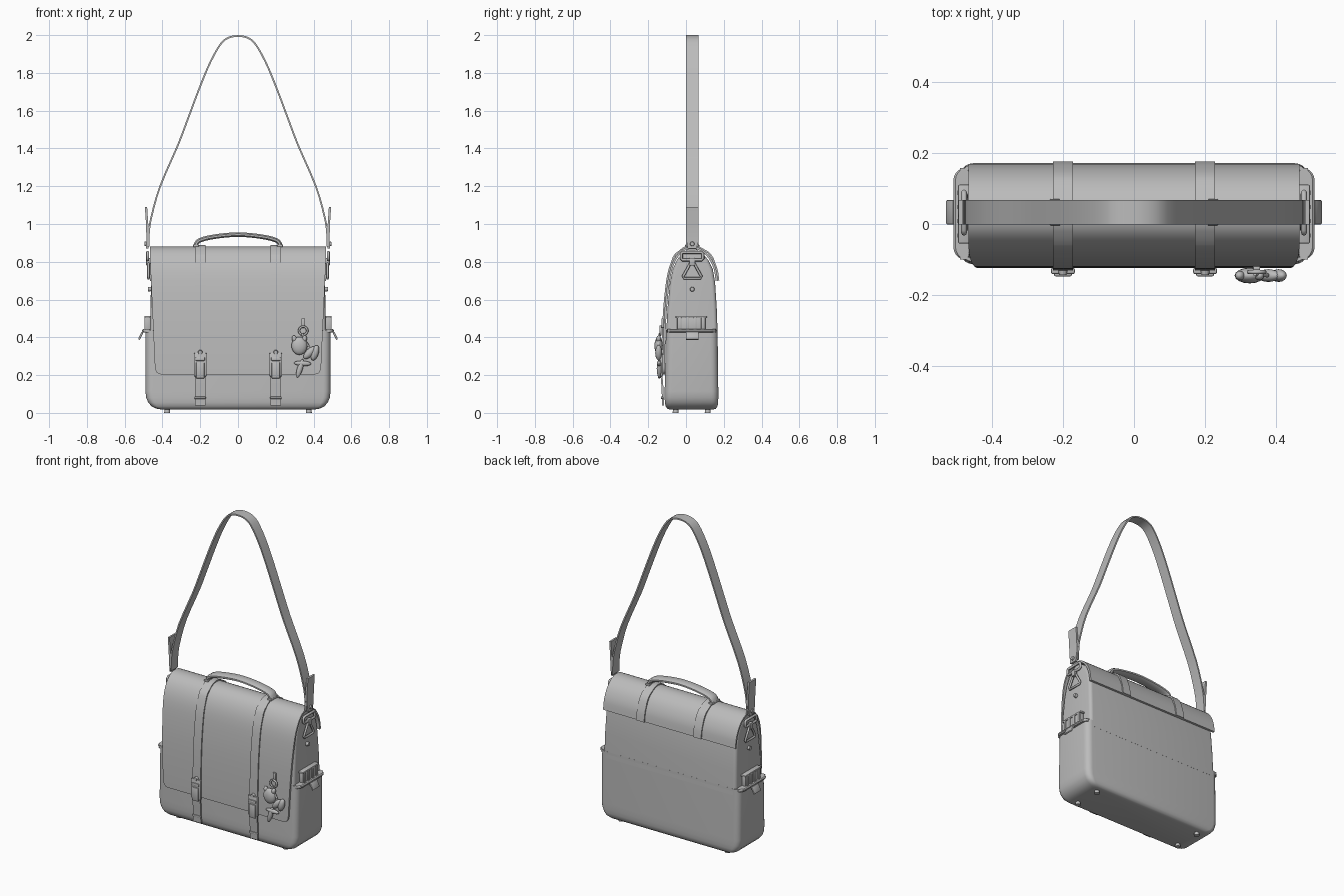
import bpy, bmesh, math
from mathutils import Vector, Matrix

if "Cube" in bpy.data.objects:
    bpy.data.objects.remove(bpy.data.objects["Cube"])

leather = bpy.data.materials.new("grey leather")
leather.diffuse_color = (0.5, 0.5, 0.5, 1)
leather.use_nodes = True
leather.node_tree.nodes["Principled BSDF"].inputs["Base Color"].default_value = leather.diffuse_color


def finish(name, bm, angle=35):
    bmesh.ops.recalc_face_normals(bm, faces=bm.faces)
    me = bpy.data.meshes.new(name)
    bm.to_mesh(me)
    bm.free()
    me.materials.append(leather)
    ob = bpy.data.objects.new(name, me)
    bpy.context.collection.objects.link(ob)
    bpy.ops.object.select_all(action='DESELECT')
    ob.select_set(True)
    bpy.context.view_layer.objects.active = ob
    bpy.ops.object.shade_smooth_by_angle(angle=math.radians(angle))
    return ob


def skin(name, rings, closed=False, angle=35):
    """Join equal rings of points into a skin with end caps."""
    bm = bmesh.new()
    vs = [[bm.verts.new(p) for p in r] for r in rings]
    n = len(vs[0])
    pairs = list(zip(vs, vs[1:])) + ([(vs[-1], vs[0])] if closed else [])
    for a, b in pairs:
        for i in range(n):
            j = (i + 1) % n
            bm.faces.new((a[i], a[j], b[j], b[i]))
    if not closed:
        bm.faces.new(vs[0])
        bm.faces.new(vs[-1])
    return finish(name, bm, angle)


def smooth(pts, sub=3):
    """Catmull-Rom through the points."""
    p = [Vector(q) for q in pts]
    p = [2 * p[0] - p[1]] + p + [2 * p[-1] - p[-2]]
    out = []
    for a, b, c, d in zip(p, p[1:], p[2:], p[3:]):
        for k in range(sub):
            t = k / sub
            out.append(0.5 * (2 * b + (c - a) * t + (2 * a - 5 * b + 4 * c - d) * t * t
                              + (3 * b - a - 3 * c + d) * t ** 3))
    return out + [p[-2]]


def band(name, pts, axis, centre, halves, thick, bevel=0.0):
    """Flat strip: pts are (horizontal, z), its width runs along axis X or Y."""
    rings = []
    for i, p in enumerate(pts):
        t = (Vector(pts[min(i + 1, len(pts) - 1)]) - Vector(pts[max(i - 1, 0)])).normalized()
        n = Vector((-t.y, t.x)) * thick / 2
        h = halves[i] if isinstance(halves, list) else halves
        if bevel:
            sec = [(-h, -.4), (-h + bevel, -1), (h - bevel, -1), (h, -.4),
                   (h, .4), (h - bevel, 1), (-h + bevel, 1), (-h, .4)]
        else:
            sec = [(-h, -1), (h, -1), (h, 1), (-h, 1)]
        ring = []
        for w, s in sec:
            q = Vector(p) + n * s
            ring.append((centre + w, q.x, q.y) if axis == 'X' else (q.x, centre + w, q.y))
        rings.append(ring)
    return skin(name, rings)


def box(name, loc, size, bevel=0.004, rot=(0, 0, 0)):
    bm = bmesh.new()
    bmesh.ops.create_cube(bm, size=1)
    bmesh.ops.scale(bm, vec=size, verts=bm.verts)
    if bevel:
        bmesh.ops.bevel(bm, geom=bm.edges[:], offset=bevel, segments=2, affect='EDGES', profile=0.5)
    ob = finish(name, bm)
    ob.location, ob.rotation_euler = loc, rot
    return ob


def disc(name, loc, r, depth, axis='Z', n=16):
    bm = bmesh.new()
    bmesh.ops.create_cone(bm, cap_ends=True, segments=n, radius1=r, radius2=r * .8, depth=depth)
    rot = {'Z': Matrix(), 'Y': Matrix.Rotation(math.pi / 2, 4, 'X'), 'X': Matrix.Rotation(math.pi / 2, 4, 'Y')}
    bmesh.ops.transform(bm, matrix=rot[axis], verts=bm.verts)
    finish(name, bm).location = loc


def blob(name, loc, size, rot=0):
    bm = bmesh.new()
    bmesh.ops.create_uvsphere(bm, u_segments=16, v_segments=10, radius=1)
    bmesh.ops.scale(bm, vec=size, verts=bm.verts)
    ob = finish(name, bm, 60)
    ob.location, ob.rotation_euler = loc, (0, rot, 0)


def wire(name, pts, r, closed=True):
    """Round wire through 3D points, ring shaped when closed."""
    p = [Vector(q) for q in pts]
    n, rings = len(p), []
    flat = (p[1] - p[0]).cross(p[2] - p[1]).normalized()
    for i in range(n):
        a, b = (p[i - 1], p[(i + 1) % n]) if closed else (p[max(i - 1, 0)], p[min(i + 1, n - 1)])
        side = (b - a).normalized().cross(flat)
        rings.append([p[i] + r * (side * math.cos(k * math.pi / 4) + flat * math.sin(k * math.pi / 4))
                      for k in range(8)])
    skin(name, rings, closed, 60)


def slab_ring(z, hx, y0, y1, r, seg=5):
    """Rounded rectangle at height z."""
    out = []
    for cx, cy, a0 in ((hx - r, y1 - r, 0), (r - hx, y1 - r, 90), (r - hx, y0 + r, 180), (hx - r, y0 + r, 270)):
        for k in range(seg + 1):
            a = math.radians(a0 + 90 * k / seg)
            out.append((cx + r * math.cos(a), cy + r * math.sin(a), z))
    return out


# lower body with rounded base, and the narrower upper body
skin("lower_body", [slab_ring(*r) for r in (
    (.018, .405, -.085, .145, .02), (.022, .43, -.098, .158, .025), (.035, .458, -.108, .167, .03),
    (.055, .475, -.112, .17, .034), (.08, .486, -.113, .171, .036), (.115, .49, -.113, .171, .038),
    (.44, .49, -.106, .167, .038))])
skin("upper_body", [slab_ring(*r) for r in (
    (.40, .466, -.106, .168, .02), (.55, .464, -.098, .163, .02), (.69, .46, -.085, .154, .02),
    (.76, .458, -.07, .142, .02), (.81, .457, -.048, .118, .02), (.845, .456, -.02, .085, .02),
    (.865, .455, .01, .055, .015))])

# flap folded over the top, narrowing to rounded lower corners
over = smooth([(.163, .70), (.152, .765), (.122, .825), (.08, .862), (.032, .875), (-.018, .86),
               (-.058, .812), (-.085, .735), (-.102, .61), (-.111, .49), (-.116, .36), (-.118, .245)])
tail = [(-.118, z) for z in (.232, .218, .209, .204)]
half = [.465 if p[1] > .8 or p[0] > 0 else .44 + .025 * (p[1] - .245) / .555 for p in over]
band("flap", [tuple(p) for p in over] + tail, 'X', 0, half + [.438, .433, .424, .41], .012)

# closing straps with buckles
outer = [(p.x + (.009 if p.x > .1 else -.009 if p.x < -.04 else 0),
          p.y + (.009 if p.y > .8 else 0)) for p in over]
for s in (-1, 1):
    x = .2 * s
    band("closing_strap", outer, 'X', x, .028, .009)
    band("strap_tail", [(-.127, .25), (-.13, .2), (-.125, .14), (-.121, .04)], 'X', x, .027, .01)
    box("buckle_plate", (x, -.132, .255), (.068, .018, .125), .006)
    box("buckle_tongue", (x, -.142, .225), (.044, .012, .085), .004)
    box("buckle_bar", (x, -.14, .285), (.05, .014, .018), .004)
    box("strap_keeper", (x, -.127, .08), (.06, .012, .012), .003)
    disc("buckle_stud", (x, -.137, .32), .013, .014, 'Y')

# carry handle
grip = smooth([(-.225, .885), (-.205, .912), (-.13, .932), (0, .944), (.13, .932), (.205, .912), (.225, .885)], 4)
band("carry_handle", grip, 'Y', .033, .033, .024, .012)
for s in (-1, 1):
    box("handle_mount", (.222 * s, .033, .885), (.03, .075, .014))

# shoulder strap
side = [(.474, .88), (.471, .96), (.458, 1.04), (.412, 1.2), (.317, 1.42), (.264, 1.56), (.2, 1.73),
        (.145, 1.86), (.09, 1.955), (.048, 1.987)]
loop = [(-x, z) for x, z in side] + [(0, 1.995)] + side[::-1]
band("shoulder_strap", smooth(loop, 3), 'Y', .033, .034, .009)

# hardware, side pockets and their contents
for s in (-1, 1):
    band("strap_end", [(.487 * s, 1.09), (.481 * s, 1.0), (.479 * s, .93), (.481 * s, .87)], 'Y', .033,
         [.034, .034, .033, .024], .012)
    disc("strap_stud", (.488 * s, .033, .895), .013, .014, 'X')
    disc("side_stud", (.468 * s, .033, .655), .013, .018, 'X')
    wire("strap_ring", [(.478 * s, y, z) for y, z in
                        ((-.02, .81), (-.025, .817), (-.025, .843), (-.018, .85), (.082, .85),
                         (.089, .843), (.089, .817), (.083, .81))], .008)
    wire("triangle_ring", [(.474 * s, y, z) for y, z in
                           ((.025, .795), (.041, .795), (.082, .722), (.077, .712), (-.011, .712), (-.016, .722))], .007)
    box("ring_link", (.476 * s, .033, .80), (.02, .03, .04))
    rim = [slab_ring(z, h, -.1, .158, .035) for z, h in ((.425, .024), (.431, .03), (.438, .03), (.443, .024))]
    skin("pocket_rim", [[(q[0] + .478 * s, q[1], q[2]) for q in r] for r in rim])
    box("pocket_pull", (.515 * s, .033, .408), (.01, .068, .045), .003, (0, -.45 * s, 0))
    box("pocket_insert", (.477 * s, .028, .465), (.026, .15, .08))
    box("insert_lid", (.477 * s, .028, .508), (.036, .165, .012))
    for k in range(4):
        box("insert_rib", (.489 * s, -.032 + .04 * k, .47), (.014, .016, .07), .003)

# feet
for x in (-.375, .375):
    for y in (-.055, .115):
        disc("foot", (x, y, .015), .016, .03)

# hanging charms
box("charm_tab", (.345, -.124, .475), (.02, .012, .05), .003)
wire("charm_ring", [(.345 + .022 * math.cos(a * math.pi / 8), -.135, .435 + .022 * math.sin(a * math.pi / 8))
                    for a in range(16)], .006)
wire("charm_cord", [(.34, -.14, .42), (.35, -.142, .39), (.375, -.144, .35)], .006, False)
blob("round_charm", (.325, -.145, .355), (.042, .022, .048))
for dx in (-.027, .027):
    blob("charm_ear", (.325 + dx, -.145, .392), (.013, .013, .018), dx * 10)
for dx, r in ((-.015, .35), (.014, -.1)):
    blob("heart_charm", (.393 + dx, -.145, .318), (.02, .018, .042), r + .4)
blob("long_charm", (.328, -.142, .235), (.015, .013, .052), .3)
blob("cross_charm", (.342, -.142, .262), (.046, .012, .014), .05)
